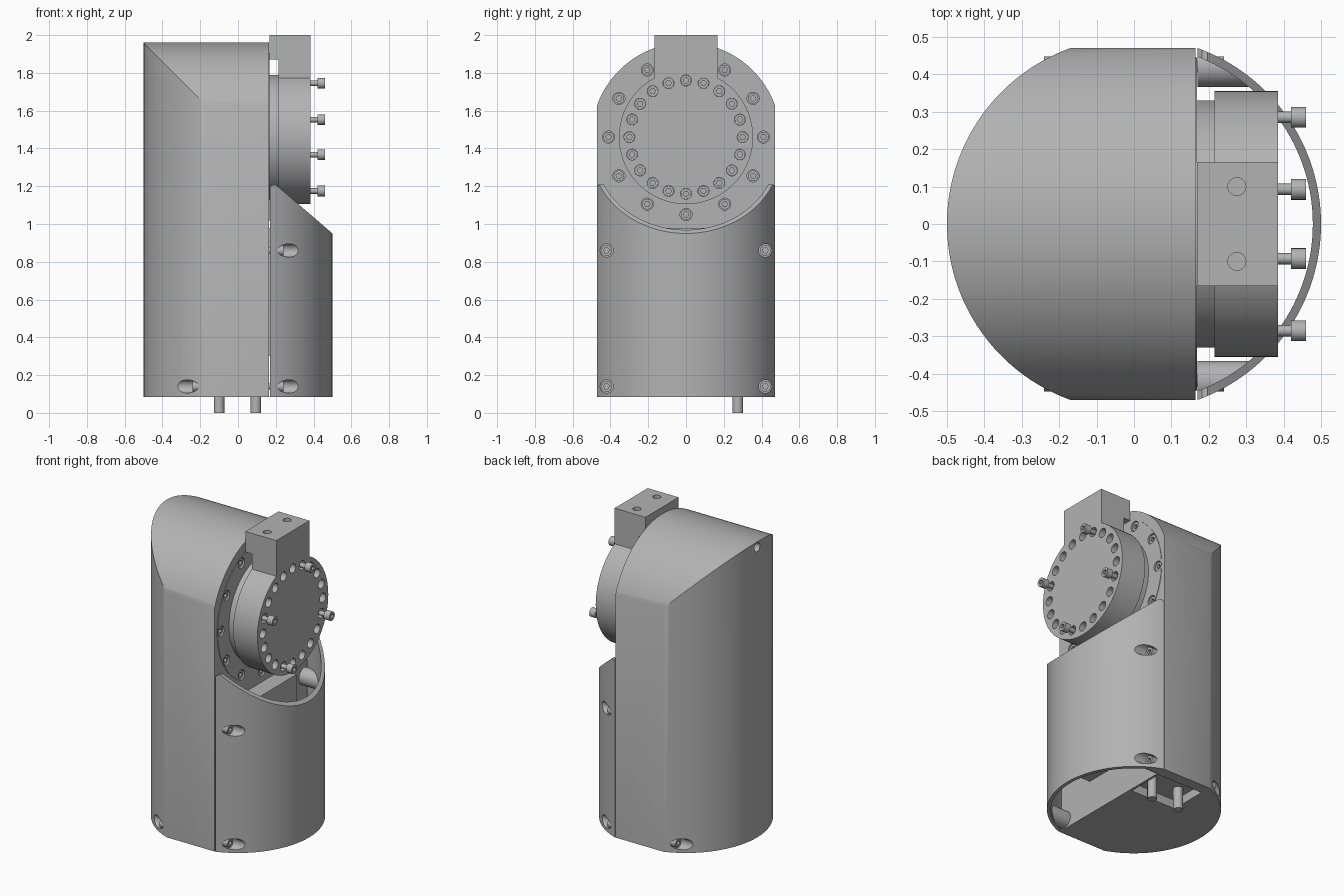
import bpy, bmesh, math
from mathutils import Vector

cube = bpy.data.objects.get("Cube")
if cube:
    bpy.data.objects.remove(cube, do_unlink=True)

grey = bpy.data.materials.new("machined_grey")
grey.use_nodes = True
COLOUR = (0.45, 0.45, 0.45, 1)
grey.diffuse_color = COLOUR
grey.node_tree.nodes["Principled BSDF"].inputs["Base Color"].default_value = COLOUR

AXIS_Z = 1.46    # height of the rotating joint
FACE_X = 0.165   # flat mounting face of the housing
FLOOR = 0.085
SIDE = 0.47


def add(name, mesh):
    ob = bpy.data.objects.new(name, mesh)
    bpy.context.collection.objects.link(ob)
    return ob


def prism(name, outlines, axis, lo, hi):
    """Extrude one or more closed 2D outlines along an axis."""
    place = {"x": lambda p, t: (t, p[0], p[1]),
             "y": lambda p, t: (p[0], t, p[1]),
             "z": lambda p, t: (p[0], p[1], t)}[axis]
    bm = bmesh.new()
    for pts in outlines:
        a = [bm.verts.new(place(p, lo)) for p in pts]
        b = [bm.verts.new(place(p, hi)) for p in pts]
        bm.faces.new(a)
        bm.faces.new(b)
        for i in range(len(pts)):
            j = (i + 1) % len(pts)
            bm.faces.new((a[i], a[j], b[j], b[i]))
    bmesh.ops.recalc_face_normals(bm, faces=bm.faces)
    mesh = bpy.data.meshes.new(name)
    bm.to_mesh(mesh)
    bm.free()
    mesh.materials.append(grey)
    return add(name, mesh)


def circle(r, c=(0, 0), n=24):
    return [(c[0] + r * math.cos(math.tau * i / n),
             c[1] + r * math.sin(math.tau * i / n)) for i in range(n)]


def ring_points(count, r, start=0):
    return [(r * math.cos(start + math.tau * i / count),
             AXIS_Z + r * math.sin(start + math.tau * i / count)) for i in range(count)]


def box(name, x, y, z):
    return prism(name, [[(x[0], y[0]), (x[1], y[0]), (x[1], y[1]), (x[0], y[1])]], "z", *z)


def boolean(target, op, tool, keep=False):
    mod = target.modifiers.new("cut", "BOOLEAN")
    mod.operation, mod.object, mod.solver = op, tool, "EXACT"
    bpy.context.view_layer.update()
    deps = bpy.context.evaluated_depsgraph_get()
    mesh = bpy.data.meshes.new_from_object(target.evaluated_get(deps))
    target.modifiers.clear()
    target.data = mesh
    if not keep:
        bpy.data.objects.remove(tool, do_unlink=True)


def smooth(ob, angle=30):
    bpy.ops.object.select_all(action="DESELECT")
    ob.select_set(True)
    bpy.context.view_layer.objects.active = ob
    bpy.ops.object.shade_smooth_by_angle(angle=math.radians(angle))


# Housing: clipped round column with a crossing round top
a0 = math.pi - math.asin(SIDE / 0.5)
arc = [a0 + (math.tau - 2 * a0) * i / 64 for i in range(65)]
outline = [(FACE_X, SIDE)] + [(0.5 * math.cos(a), 0.5 * math.sin(a)) for a in arc]
outline.append((FACE_X, -SIDE))
housing = prism("housing", [outline], "z", FLOOR, 2.2)
a1 = math.acos(SIDE / 0.5)
arch = [a1 + (math.pi - 2 * a1) * i / 64 for i in range(65)]
profile = [(-0.6, 0), (0.6, 0), (0.6, 1.63)]
profile += [(0.5 * math.cos(a), AXIS_Z + 0.5 * math.sin(a)) for a in arch] + [(-0.6, 1.63)]
boolean(housing, "INTERSECT", prism("arch_tool", [profile], "x", -1, 1))

# Mounting face ring with its counterbored screw circle
face_ring = prism("face_ring", [circle(0.445, (0, AXIS_Z), 96)], "x", FACE_X - 0.01, FACE_X + 0.003)
ring_screws = ring_points(12, 0.41)
bores = prism("bores", [circle(0.032, p) for p in ring_screws], "x", FACE_X - 0.05, 0.3)
boolean(face_ring, "DIFFERENCE", bores, keep=True)
boolean(housing, "DIFFERENCE", bores)

# Rear screw pockets, top rear hole and connector recess
rear_screws = [(s * 0.42, 0.14) for s in (-1, 1)]
boolean(housing, "DIFFERENCE",
        prism("rear_bores", [circle(0.035, p) for p in rear_screws], "x", -0.6, -0.2))
boolean(housing, "DIFFERENCE", prism("top_bore", [circle(0.028, (0, 1.925))], "x", -0.6, -0.33))
boolean(housing, "DIFFERENCE", box("recess", (-0.17, 0.15), (0.16, 0.4), (0, 0.14)))
smooth(housing)
smooth(face_ring)

# Connector pins under the base
pins = prism("connector_pins", [circle(0.028, (x, 0.275)) for x in (-0.1, 0.095)], "z", 0, 0.15)
smooth(pins)

# Front cover: thin half shell with a sloping rim and screw bosses
cover = prism("front_cover", [circle(0.5, n=160)], "z", FLOOR, 1.4)
boolean(cover, "DIFFERENCE", prism("hollow", [circle(0.478, n=160)], "z", 0, 2))
slope = [(0.17, 0), (0.6, 0), (0.6, 0.863), (0.5, 0.95), (0.215, 1.195), (0.197, 1.208), (0.182, 1.207), (0.17, 1.195)]
boolean(cover, "INTERSECT", prism("slope_tool", [slope], "y", -1, 1))
cover_screws = [(s * 0.42, z) for s in (-1, 1) for z in (0.14, 0.86)]
bosses = prism("cover_bosses", [circle(0.054, p, 32) for p in cover_screws], "x", 0.17, 0.5)
boolean(bosses, "INTERSECT", prism("round_tool", [circle(0.495, n=160)], "z", 0, 1.4))
cover_bores = prism("cover_bores", [circle(0.035, p) for p in cover_screws], "x", 0.2, 0.6)
boolean(cover, "DIFFERENCE", cover_bores, keep=True)
boolean(bosses, "DIFFERENCE", cover_bores)
smooth(cover)
smooth(bosses)

# Inner block behind the cover
box("inner_block", (FACE_X - 0.01, 0.27), (-0.2, 0.2), (0.3, 0.98))

# Output hub and flange with its top bracket
hub = prism("output_hub", [circle(0.33, (0, AXIS_Z), 96)], "x", FACE_X - 0.01, 0.22)
smooth(hub)
flange = prism("output_flange", [circle(0.355, (0, AXIS_Z), 96)], "x", 0.215, 0.385)
bracket = [(0.215, AXIS_Z), (0.385, AXIS_Z), (0.385, 2), (0.168, 2), (0.168, 1.87), (0.215, 1.87)]
boolean(flange, "UNION", prism("bracket", [bracket], "y", -0.166, 0.166))
flange_holes = ring_points(20, 0.3)
boolean(flange, "DIFFERENCE",
        prism("flange_bores", [circle(0.029, p) for p in flange_holes], "x", 0.27, 0.5))
boolean(flange, "DIFFERENCE",
        prism("bracket_bores", [circle(0.024, (0.275, s * 0.1)) for s in (-1, 1)], "z", 1.9, 2.1))
smooth(flange)

# Socket screw, origin under the head, pointing along +x
screw = prism("socket_screw", [circle(0.028)], "x", 0, 0.04)
boolean(screw, "UNION", prism("shank", [circle(0.015, n=16)], "x", -0.06, 0.02))
boolean(screw, "DIFFERENCE", prism("hex", [circle(0.015, n=6)], "x", 0.02, 0.06))
smooth(screw)
screw_mesh = screw.data
bpy.data.objects.remove(screw, do_unlink=True)


def screws(name, points, x, flip=False):
    for y, z in points:
        ob = add(name, screw_mesh)
        ob.location = (x, y, z)
        if flip:
            ob.rotation_euler.z = math.pi


screws("ring_screw", ring_screws, FACE_X - 0.045)
screws("cover_screw", cover_screws, 0.2)
screws("rear_screw", rear_screws, -0.2, True)
loose = [i for i in range(len(flange_holes)) if i % 5 == 4]
screws("loose_flange_screw", [flange_holes[i] for i in loose], 0.42)
screws("flange_screw", [p for i, p in enumerate(flange_holes) if i not in loose], 0.272)
